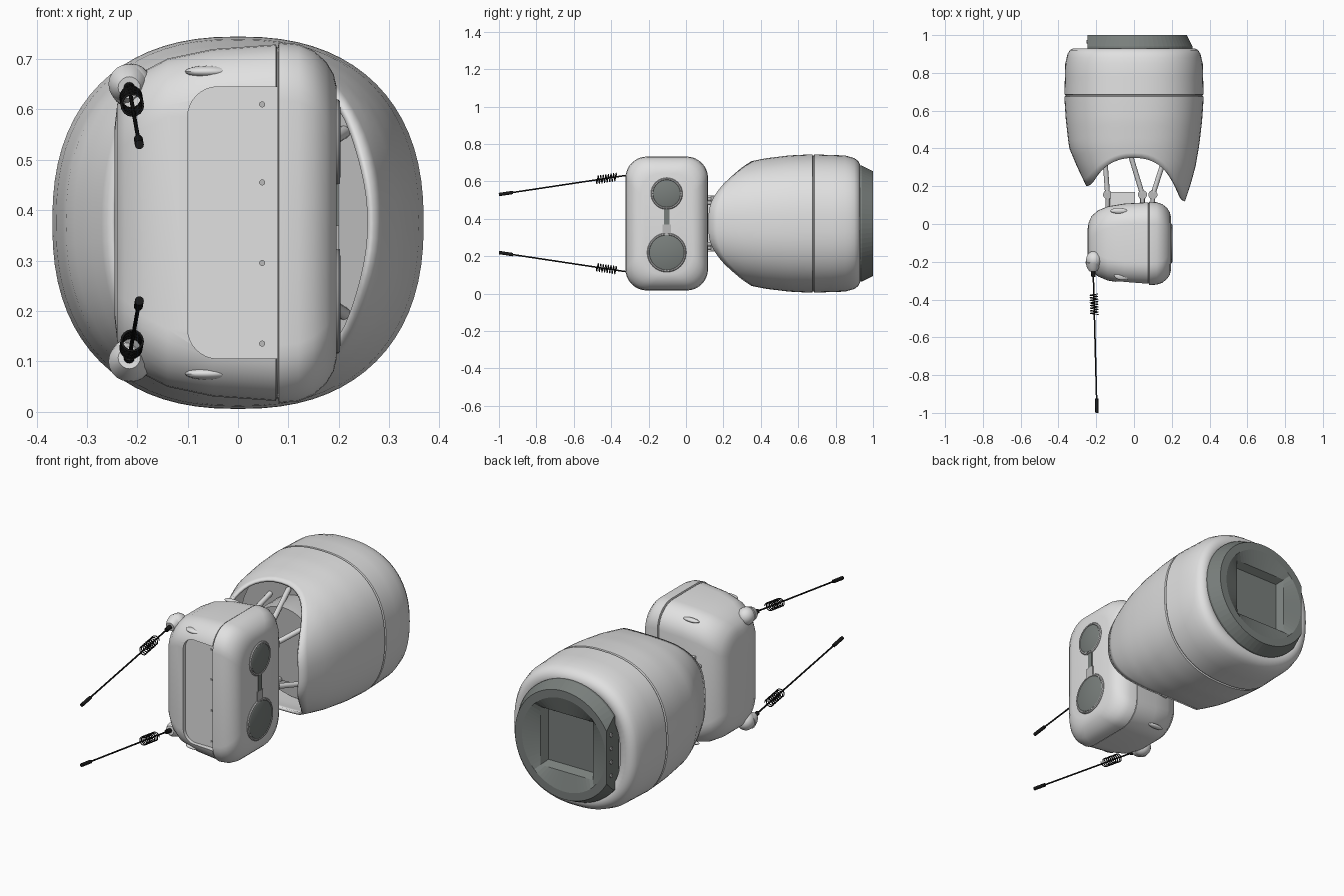
import bpy, bmesh, math
from mathutils import Vector

old = bpy.data.objects.get("Cube")
if old:
    bpy.data.objects.remove(old)

MID = 0.375  # height of the mirror plane


def material(name, rgb):
    m = bpy.data.materials.new(name)
    m.use_nodes = True
    m.diffuse_color = (*rgb, 1)
    m.node_tree.nodes["Principled BSDF"].inputs["Base Color"].default_value = (*rgb, 1)
    return m


SHELL = material("light_grey", (0.75, 0.75, 0.75))
DARK = material("dark_grey", (0.19, 0.21, 0.2))
METAL = material("mid_grey", (0.5, 0.5, 0.5))
BLACK = material("black", (0.01, 0.01, 0.01))


def finish(name, bm, mat, smooth=True):
    bmesh.ops.recalc_face_normals(bm, faces=bm.faces)
    mesh = bpy.data.meshes.new(name)
    bm.to_mesh(mesh)
    bm.free()
    mesh.materials.append(mat)
    ob = bpy.data.objects.new(name, mesh)
    bpy.context.collection.objects.link(ob)
    if smooth:
        shade(ob)
    return ob


def activate(ob):
    bpy.ops.object.select_all(action='DESELECT')
    ob.select_set(True)
    bpy.context.view_layer.objects.active = ob


def shade(ob):
    activate(ob)
    bpy.ops.object.shade_smooth_by_angle(angle=math.radians(35))


def loft(bm, rings, caps=True):
    """Bridge closed rings of points, with optional end faces."""
    rows = [[bm.verts.new(p) for p in ring] for ring in rings]
    n = len(rows[0])
    for a, b in zip(rows, rows[1:]):
        for i in range(n):
            j = (i + 1) % n
            bm.faces.new((a[i], a[j], b[j], b[i]))
    if caps:
        bm.faces.new(rows[0])
        bm.faces.new(rows[-1])


def turned(name, start, end, profile, mat, sides=20):
    """Turn a profile of (fraction, radius) pairs about the line start to end."""
    a, b = Vector(start), Vector(end)
    turn = (b - a).to_track_quat('Z', 'Y')
    bm = bmesh.new()
    loft(bm, [[a.lerp(b, t) + turn @ Vector((r * math.cos(k * math.tau / sides),
               r * math.sin(k * math.tau / sides), 0)) for k in range(sides)]
              for t, r in profile])
    return finish(name, bm, mat)


def rod(name, start, end, r, mat, sides=12):
    return turned(name, start, end, [(0, r), (1, r)], mat, sides)


def ball(name, centre, size, mat):
    bm = bmesh.new()
    bmesh.ops.create_uvsphere(bm, u_segments=20, v_segments=12, radius=1)
    bmesh.ops.scale(bm, vec=size, verts=bm.verts)
    bmesh.ops.translate(bm, vec=centre, verts=bm.verts)
    return finish(name, bm, mat)


def box(name, centre, size, mat):
    bm = bmesh.new()
    bmesh.ops.create_cube(bm, size=1)
    bmesh.ops.scale(bm, vec=size, verts=bm.verts)
    bmesh.ops.translate(bm, vec=centre, verts=bm.verts)
    return finish(name, bm, mat)


def rounded_rect(hu, hv, r, steps=8):
    """Outline points of a rounded rectangle."""
    pts = []
    for q, (su, sv) in enumerate(((1, 1), (-1, 1), (-1, -1), (1, -1))):
        for k in range(steps + 1):
            a = (q + k / steps) * math.pi / 2
            pts.append((su * (hu - r) + r * math.cos(a), sv * (hv - r) + r * math.sin(a)))
    return pts


# Main shell: a hollow tapered barrel with a scalloped mouth
STATIONS = [(.12, .27, .24), (.2, .297, .285), (.3, .325, .323), (.42, .346, .348),
            (.55, .361, .364), (.67, .369, .37), (.85, .364, .364), (.9, .352, .35),
            (.92, .34, .335), (.93, .32, .315)]


def radii(y):
    for (y0, a0, b0), (y1, a1, b1) in zip(STATIONS, STATIONS[1:]):
        if y <= y1:
            t = (y - y0) / (y1 - y0)
            return a0 + (a1 - a0) * t, b0 + (b1 - b0) * t
    return STATIONS[-1][1:]


def shell_point(a, y, shrink=1.0):
    c, s = math.cos(a), math.sin(a)
    rx, rz = radii(y)
    if c < 0:
        rx *= 1 + 0.15 * c * max(0, (0.4 - y) / 0.2)
    power = 2 / 2.35
    return (shrink * rx * math.copysign(abs(c) ** power, c), y,
            MID + shrink * rz * math.copysign(abs(s) ** power, s))


def mouth(a):
    base = 0.16 - 0.04 * math.cos(a)
    return base + (0.35 - base) * abs(math.sin(a)) ** 3.3


angles = [k * math.tau / 72 for k in range(72)]
rings = [[shell_point(a, mouth(a) + (0.675 - mouth(a)) * t / 12) for a in angles]
         for t in range(13)]
for y, shrink in ((.678, .982), (.683, .982), (.686, 1), (.78, 1), (.85, 1), (.88, 1),
                  (.9, 1), (.92, 1), (.93, 1), (.93, .86)):
    rings.append([shell_point(a, y, shrink) for a in angles])
bm = bmesh.new()
loft(bm, rings, caps=False)
shell = finish("main_shell", bm, SHELL)
wall = shell.modifiers.new("wall", 'SOLIDIFY')
wall.thickness = 0.014
wall.offset = -1


def square_ring(half, y):
    return [(half * math.cos(a) / max(abs(math.cos(a)), abs(math.sin(a))), y,
             MID + half * math.sin(a) / max(abs(math.cos(a)), abs(math.sin(a)))) for a in angles]


# Rear cap: tapered disc with a square socket and one flat side
bm = bmesh.new()
rings = [[(r * math.cos(a), y, MID + r * math.sin(a)) for a in angles]
         for y, r in ((.9, .31), (.94, .31), (1, .28), (1, .24))]
loft(bm, rings + [square_ring(.15, .975), square_ring(.13, .94)])
cut = bmesh.ops.bisect_plane(bm, geom=bm.verts[:] + bm.edges[:] + bm.faces[:],
                             plane_co=(-.245, 0, 0), plane_no=(-1, 0, 0), clear_outer=True)
bmesh.ops.holes_fill(bm, edges=[e for e in cut["geom_cut"] if isinstance(e, bmesh.types.BMEdge)])
finish("rear_cap", bm, DARK, smooth=False)
for k in range(4):
    z = MID + (k - 1.5) * 0.07
    rod("cap_bolt", (-.24, .965, z), (-.251, .965, z), .01, METAL)

# Inner machinery behind the mouth
rod("bulkhead", (0, .5, MID), (0, .53, MID), .335, METAL, 40)
turned("inner_ring", (0, .37, MID), (0, .5, MID),
       [(0, .13), (0, .19), (.3, .2), (1, .2), (1, .1), (.3, .1), (0, .13)], METAL, 40)
box("neck_block", (-.06, .13, MID), (.13, .08, .3), SHELL)
for side in (-1, 1):
    for x0, x1, dz0, dz1 in ((-.14, -.165, .1, .17), (.045, -.06, .13, .22),
                             (.1, .21, .11, .18)):
        p, q = (x0, .155, MID + side * dz0), (x1, .5, MID + side * dz1)
        rod("strut", p, q, .013, SHELL)
        rod("strut_joint", (x0, .155, p[2] - .015), (x0, .155, p[2] + .015), .024, METAL, 20)
        rod("joint_pin", (x0, .08, p[2]), p, .012, METAL)

# Head: rounded sections along x, with a seam before the side pod
SECTIONS = [(-.245, .08, .19), (-.24, .11, .235), (-.225, .145, .27), (-.19, .175, .3),
            (-.14, .196, .326), (-.05, .211, .345), (.075, .218, .354), (.077, .213, .349),
            (.079, .213, .349), (.081, .221, .358), (.12, .218, .355), (.15, .208, .342),
            (.175, .188, .32), (.19, .165, .295), (.196, .14, .27)]
bm = bmesh.new()
loft(bm, [[(x, -.103 + u, MID + v) for u, v in rounded_rect(hy, hz, min(.115, hy * .8))]
          for x, hy, hz in SECTIONS])
head = finish("head", bm, SHELL, smooth=False)

# Recessed front panel, square against the seam and rounded on the other side
bm = bmesh.new()
outline = [(min(.078, .02 + u), MID + v) for u, v in rounded_rect(.12, .27, .06)]
loft(bm, [[(x, y, z) for x, z in outline] for y in (-.45, -.287)])
cutter = finish("panel_cutter", bm, SHELL, smooth=False)
cutter.hide_render = True
boolean = head.modifiers.new("panel", 'BOOLEAN')
boolean.object = cutter
boolean.operation = 'DIFFERENCE'
activate(head)
bpy.ops.object.modifier_apply(modifier="panel")
bpy.data.objects.remove(cutter)
shade(head)
for dz in (-.24, -.08, .08, .235):
    rod("panel_bolt", (.048, -.28, MID + dz), (.048, -.29, MID + dz), .006, METAL)

# Side discs and the bar joining them
for z, r in ((.535, .085), (.22, .105)):
    turned("disc_rim", (.18, -.103, z), (.203, -.103, z),
           [(0, r), (.8, r), (1, r - .004), (1, r - .01), (.85, r - .012)], METAL, 40)
    turned("side_disc", (.18, -.103, z), (.204, -.103, z),
           [(0, r - .012), (.9, r - .012), (1, r - .017)], DARK, 40)
box("disc_bar", (.19, -.103, .385), (.02, .03, .15), DARK)
box("disc_bar_step", (.191, -.103, .345), (.02, .045, .05), METAL)

# Antennas, mirrored above and below the middle
for side in (1, -1):
    def at(y):
        t = (-.25 - y) / .75
        return Vector((-.216 + .02 * t, y, MID + side * (.268 - .113 * t)))

    ball("antenna_mount", (-.212, -.19, MID + side * .272), (.042, .047, .044), SHELL)
    turned("antenna_socket", at(-.2), at(-.248), [(0, .04), (.6, .033), (1, .022)], SHELL)
    rod("antenna_collar", at(-.24), at(-.28), .011, BLACK)
    rod("antenna_rod", at(-.25), at(-.95), .004, BLACK, 8)
    rod("antenna_tip", at(-.925), at(-1), .009, BLACK)
    ball("head_ridge", (-.06, -.272, MID + side * .3), (.045, .025, .012), SHELL)
    ball("back_ridge", (-.08, .07, MID + side * .315), (.045, .015, .01), SHELL)

    # Coil spring around the rod
    curve = bpy.data.curves.new("antenna_spring", 'CURVE')
    curve.dimensions = '3D'
    curve.bevel_depth = 0.0025
    curve.bevel_resolution = 1
    spline = curve.splines.new('POLY')
    count = 8 * 16
    spline.points.add(count)
    for k, point in enumerate(spline.points):
        a = k * math.tau / 16
        p = at(-.37 - .11 * k / count) + Vector((.021 * math.cos(a), 0, .021 * math.sin(a)))
        point.co = (*p, 1)
    curve.materials.append(BLACK)
    bpy.context.collection.objects.link(bpy.data.objects.new("antenna_spring", curve))
